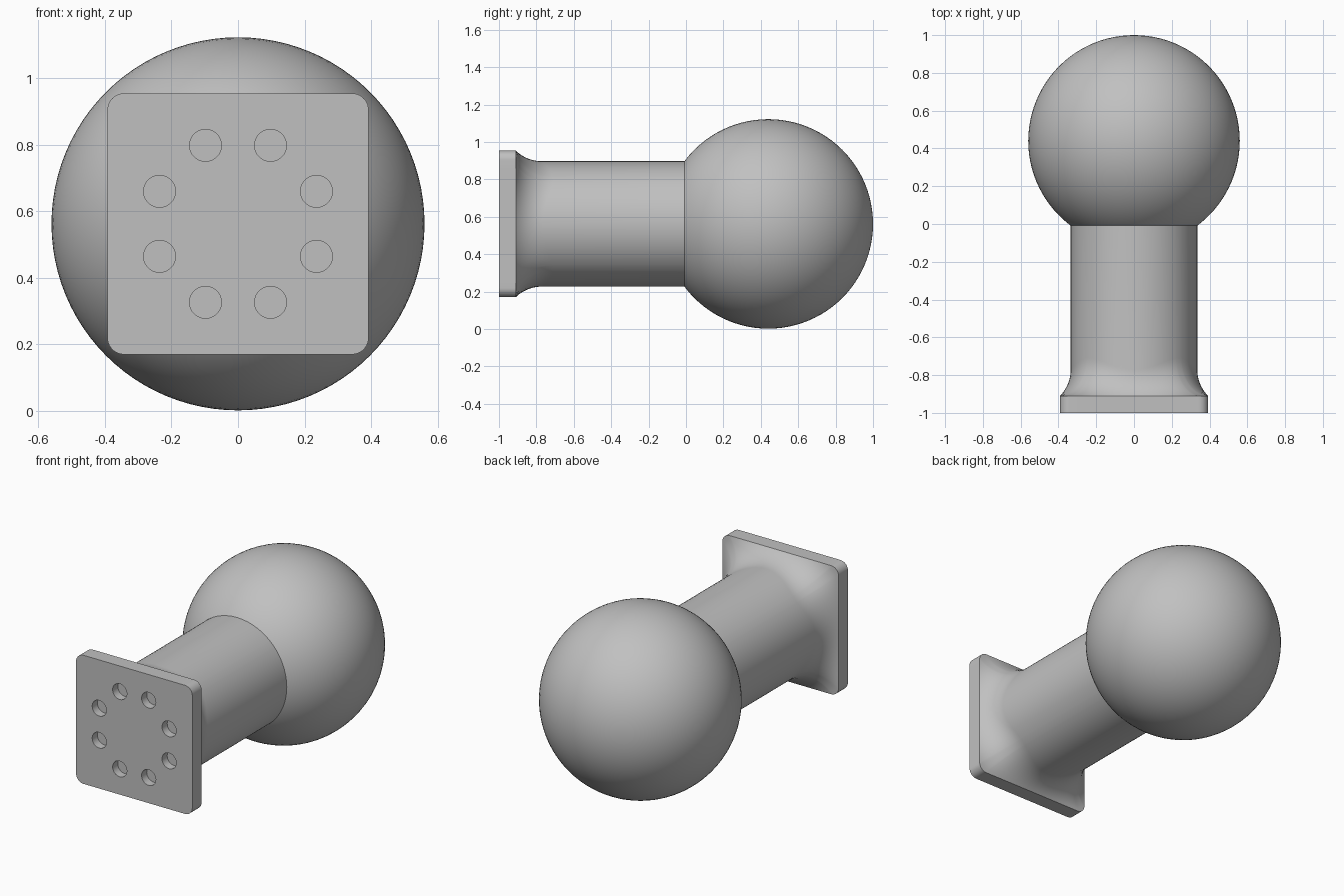
import bpy, bmesh
from math import pi, sin, cos, sqrt, hypot, acos, radians
from mathutils import Matrix, Vector

if "Cube" in bpy.data.objects:
    bpy.data.objects.remove(bpy.data.objects["Cube"])

CZ = 0.562                                  # height of the main axis
HALF, CORNER = 0.392, 0.05                  # mounting plate
FRONT, BACK = -1.0, -0.91
NECK_R, FILLET = 0.335, 0.2
BALL_R, BALL_Y = 0.56, 0.44

grey = bpy.data.materials.new("plain grey")
grey.use_nodes = True
COLOUR = (0.53, 0.53, 0.53, 1)
grey.diffuse_color = COLOUR
grey.node_tree.nodes["Principled BSDF"].inputs["Base Color"].default_value = COLOUR


def make_object(name, bm):
    bmesh.ops.recalc_face_normals(bm, faces=bm.faces)
    mesh = bpy.data.meshes.new(name)
    bm.to_mesh(mesh)
    bm.free()
    mesh.materials.append(grey)
    obj = bpy.data.objects.new(name, mesh)
    bpy.context.collection.objects.link(obj)
    return obj


def activate(obj):
    bpy.ops.object.select_all(action='DESELECT')
    obj.select_set(True)
    bpy.context.view_layer.objects.active = obj


def plate_outline(arc=10, side=16):
    """Rounded square as (x, z) points, corner arcs joined by divided sides."""
    pts, c = [], HALF - CORNER
    for k in range(4):
        turn = Matrix.Rotation(k * pi / 2, 2)
        for i in range(arc + 1):
            a = i / arc * pi / 2
            pts.append(turn @ Vector((c + CORNER * cos(a), c + CORNER * sin(a))))
        for i in range(1, side):
            pts.append(turn @ Vector((c - 2 * c * i / side, HALF)))
    return pts


def fillet_ring(p, t):
    """Point on the concave blend between plate edge (t=0) and neck (t=1)."""
    off = min(p.length - NECK_R, FILLET)
    sweep = acos(1 - off / FILLET) * (1 - t)
    r = NECK_R + FILLET * (1 - cos(sweep))
    start = BACK + sqrt(FILLET ** 2 - (FILLET - off) ** 2)
    q = p.normalized() * r
    return (q.x, start - FILLET * sin(sweep), CZ + q.y)


# Mounting plate, blend and neck as one lofted solid
outline = plate_outline()
STEPS = 14
rings = [[(p.x, FRONT, CZ + p.y) for p in outline]]
rings.append([(p.x, BACK, CZ + p.y) for p in outline])
rings += [[fillet_ring(p, s / STEPS) for p in outline] for s in range(1, STEPS + 1)]
neck_end = [p.normalized() * NECK_R for p in outline]
rings.append([(q.x, 0.02, CZ + q.y) for q in neck_end])

bm = bmesh.new()
loops = [[bm.verts.new(co) for co in ring] for ring in rings]
n = len(outline)
for a, b in zip(loops, loops[1:]):
    for i in range(n):
        j = (i + 1) % n
        bm.faces.new((a[i], a[j], b[j], b[i]))
bm.faces.new(loops[0])
bm.faces.new(loops[-1])
mount = make_object("mounting_plate_and_neck", bm)

# Ring of eight blind bolt holes in the front face
HOLE_R, DEPTH = 0.048, 0.05
bm = bmesh.new()
for k in range(8):
    a = radians(22.5 + 45 * k)
    place = Matrix.Translation((0.255 * cos(a), FRONT, CZ + 0.255 * sin(a)))
    bmesh.ops.create_cone(bm, cap_ends=True, segments=32, radius1=HOLE_R, radius2=HOLE_R,
                          depth=2 * DEPTH, matrix=place @ Matrix.Rotation(pi / 2, 4, 'X'))
cutter = make_object("bolt_hole_cutter", bm)
cutter.hide_render = True

activate(mount)
cut = mount.modifiers.new("bolt holes", 'BOOLEAN')
cut.operation, cut.solver, cut.object = 'DIFFERENCE', 'EXACT', cutter
bpy.ops.object.modifier_apply(modifier=cut.name)
bpy.data.objects.remove(cutter)
bpy.ops.object.shade_smooth_by_angle(angle=radians(30))

# Ball
bm = bmesh.new()
bmesh.ops.create_uvsphere(bm, u_segments=96, v_segments=48, radius=BALL_R,
                          matrix=Matrix.Translation((0, BALL_Y, CZ)) @ Matrix.Rotation(pi / 2, 4, 'X'))
ball = make_object("ball", bm)
activate(ball)
bpy.ops.object.shade_smooth_by_angle(angle=radians(30))
